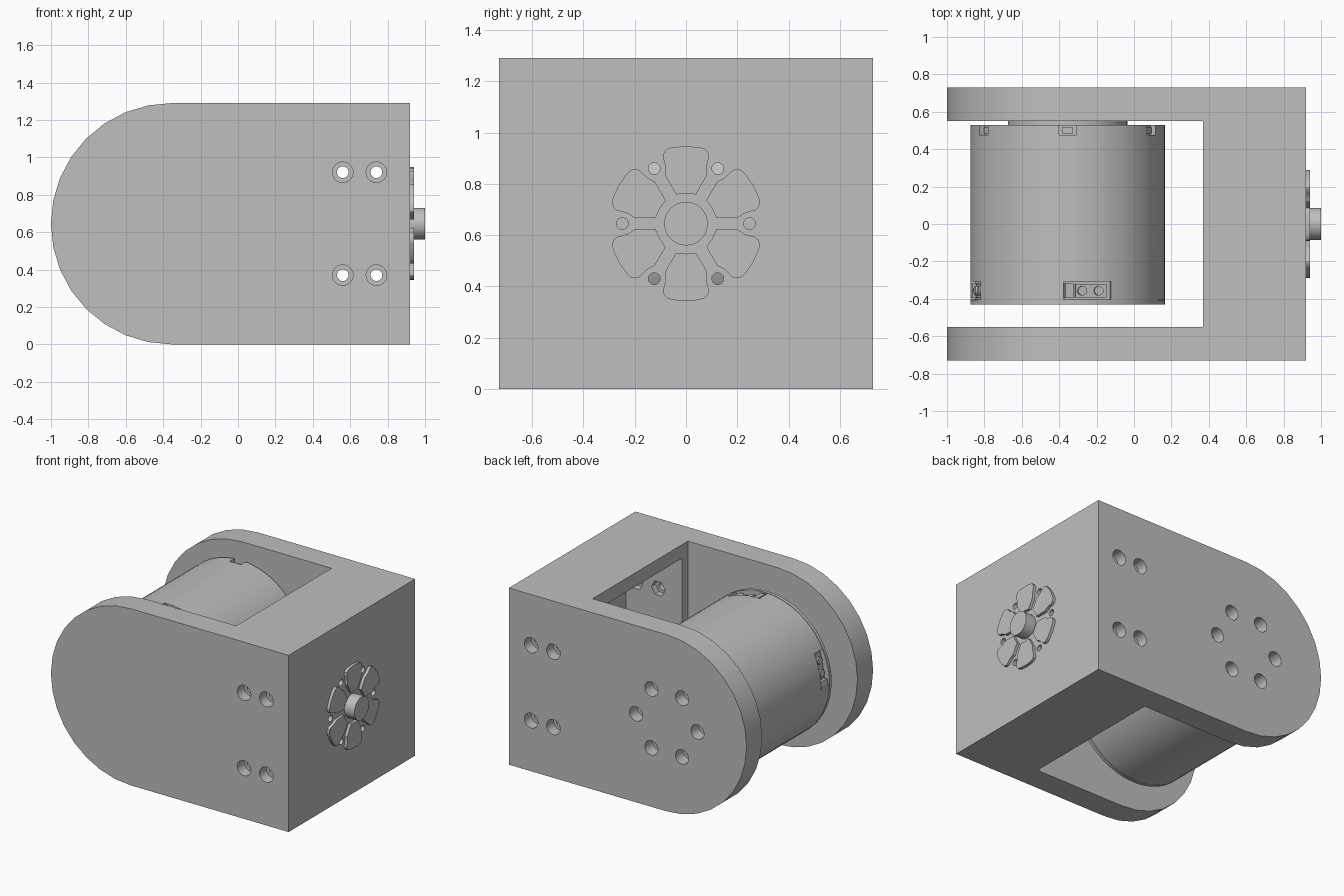
import bpy, bmesh
from math import pi, sin, cos, radians
from mathutils import Matrix, Vector

if "Cube" in bpy.data.objects:
    bpy.data.objects.remove(bpy.data.objects["Cube"], do_unlink=True)

grey = bpy.data.materials.new("light_grey")
grey.use_nodes = True
GREY = (0.52, 0.52, 0.52, 1)
grey.diffuse_color = GREY
grey.node_tree.nodes["Principled BSDF"].inputs["Base Color"].default_value = GREY

MID = 0.645            # height of every main axis
AX = -0.355            # x of the motor axis
ALONG_X = Matrix.Rotation(pi / 2, 4, 'Y')
ALONG_Y = Matrix.Rotation(-pi / 2, 4, 'X')


def finish(name, bm, matrix=None):
    if matrix:
        bm.transform(matrix)
    bmesh.ops.recalc_face_normals(bm, faces=bm.faces)
    mesh = bpy.data.meshes.new(name)
    bm.to_mesh(mesh)
    bm.free()
    mesh.materials.append(grey)
    obj = bpy.data.objects.new(name, mesh)
    bpy.context.collection.objects.link(obj)
    return obj


def box(name, lo, hi, matrix=None):
    bm = bmesh.new()
    bmesh.ops.create_cube(bm, size=1)
    lo, hi = Vector(lo), Vector(hi)
    for v in bm.verts:
        v.co = (lo + hi) / 2 + v.co * (hi - lo)
    return finish(name, bm, matrix)


def prism(name, points, depth, matrix):
    """Extrude a flat outline along local z."""
    bm = bmesh.new()
    face = bm.faces.new([bm.verts.new((x, y, 0)) for x, y in points])
    out = bmesh.ops.extrude_face_region(bm, geom=[face])
    bmesh.ops.translate(bm, vec=(0, 0, depth),
                        verts=[g for g in out["geom"] if isinstance(g, bmesh.types.BMVert)])
    return finish(name, bm, matrix)


def lathe(name, profile, matrix, sides=32):
    """Revolve (radius, height) steps about local z and close both ends."""
    bm = bmesh.new()
    rings = [[bm.verts.new((r * cos(2 * pi * i / sides), r * sin(2 * pi * i / sides), h))
              for i in range(sides)] for r, h in profile]
    for a, b in zip(rings, rings[1:]):
        for i in range(sides):
            j = (i + 1) % sides
            bm.faces.new((a[i], a[j], b[j], b[i]))
    bm.faces.new(rings[0][::-1])
    bm.faces.new(rings[-1])
    return finish(name, bm, matrix)


def cut(obj, cutter):
    mod = obj.modifiers.new("cut", 'BOOLEAN')
    mod.object, mod.solver = cutter, 'EXACT'
    graph = bpy.context.evaluated_depsgraph_get()
    mesh = bpy.data.meshes.new_from_object(obj.evaluated_get(graph))
    obj.modifiers.clear()
    obj.data = mesh
    bpy.data.objects.remove(cutter, do_unlink=True)


def smooth(obj, angle=30):
    bpy.ops.object.select_all(action='DESELECT')
    obj.select_set(True)
    bpy.context.view_layer.objects.active = obj
    bpy.ops.object.shade_smooth_by_angle(angle=radians(angle))


def at(x, y, z):
    return Matrix.Translation((x, y, z))


# Forked bracket: rounded outline, slot between the arms, hollow root
outline = [(0.92, 0), (0.92, 2 * MID)]
outline += [(AX + MID * cos(a), MID + MID * sin(a))
            for a in (pi / 2 + pi * i / 16 for i in range(17))]
bracket = prism("bracket", outline, 1.46, at(0, 0.73, 0) @ Matrix.Rotation(pi / 2, 4, 'X'))
cut(bracket, box("slot_cutter", (-1.2, -0.55, -0.2), (0.37, 0.55, 1.5)))
cut(bracket, box("cavity_cutter", (0.3, -0.48, 0.1), (0.82, 0.48, 1.19)))

# Counterbored side holes with hexagonal nut recesses inside the cavity
for side in (1, -1):
    turn = ALONG_Y if side > 0 else Matrix.Rotation(pi / 2, 4, 'X')
    for x in (0.56, 0.74):
        for z in (0.37, 0.92):
            place = at(x, 0, z) @ turn
            cut(bracket, lathe("bore", [(0.031, 0.4), (0.031, 0.65), (0.055, 0.65),
                                        (0.055, 0.8)], place, 24))
            cut(bracket, lathe("nut_recess", [(0.056, 0.4), (0.056, 0.53)], place, 6))

# Ring of motor screw holes through the back arm, and through the end wall
for k in range(6):
    a = k * pi / 3
    u, v = 0.248 * cos(a), 0.248 * sin(a)
    cut(bracket, lathe("motor_bore", [(0.03, 0.5), (0.03, 0.64), (0.053, 0.64), (0.053, 0.8)],
                       at(AX + u, 0, MID + v) @ ALONG_Y, 24))
    cut(bracket, lathe("hub_bore", [(0.023, 0.7), (0.023, 1.0)],
                       at(0, u, MID + v) @ ALONG_X, 20))
smooth(bracket)

# Flower-shaped raised pads on the end wall, with the output shaft
half = [(0.114, 0.039), (0.175, 0.074), (0.188, 0.081), (0.2, 0.08), (0.215, 0.079),
        (0.235, 0.083), (0.26, 0.09), (0.278, 0.086), (0.292, 0.072), (0.298, 0.05)]
petal = [(0.118, 0)] + half + [(0.302, 0)] + [(u, -v) for u, v in reversed(half)]
# local x, y, z become world y, z, x
END = Matrix(((0, 0, 1, 0.915), (1, 0, 0, 0), (0, 1, 0, MID), (0, 0, 0, 1)))
for k in range(6):
    pad = prism(f"hub_pad_{k + 1}", petal, 0.026,
                END @ Matrix.Rotation(pi / 6 + k * pi / 3, 4, 'Z'))
    smooth(pad)
smooth(lathe("output_shaft", [(0.085, 0.8), (0.085, 1.0)], at(0, 0, MID) @ ALONG_X, 40))

# Motor housing with a fine seam, and its mounting boss
motor_place = at(AX, 0, MID) @ ALONG_Y
motor = lathe("motor_housing", [(0.52, -0.43), (0.52, -0.407), (0.517, -0.407),
                                (0.517, -0.403), (0.52, -0.403), (0.52, 0.53)],
              motor_place, 64)
smooth(lathe("mounting_boss", [(0.32, 0.52), (0.32, 0.55)], motor_place, 48))


def radial(degrees):
    """Frame on the motor axis whose z points outwards at an angle."""
    return at(AX, 0, MID) @ Matrix.Rotation(radians(90 - degrees), 4, 'Y')


# Notches around the mounting end
for k in range(6):
    place = radial(90 + 60 * k)
    cut(motor, box("notch", (-0.045, 0.475, 0.485), (0.045, 0.6, 0.6), place))
    box(f"notch_tab_{k + 1}", (-0.03, 0.485, 0.48), (0.03, 0.515, 0.5), place)

# Recessed connectors near the free end
for k, degrees in enumerate((78, 168)):
    place = radial(degrees)
    cut(motor, box("socket", (-0.13, -0.405, 0.475), (0.13, -0.308, 0.6), place))
    box(f"plug_block_{k + 1}", (-0.12, -0.395, 0.47), (-0.075, -0.318, 0.505), place)
    box(f"plug_base_{k + 1}", (-0.06, -0.393, 0.47), (0.11, -0.32, 0.488), place)
    for x in (-0.025, 0.065):
        smooth(lathe(f"plug_pin_{k + 1}", [(0.025, 0.48), (0.025, 0.503)],
                     place @ at(x, -0.357, 0), 16))
smooth(motor)
